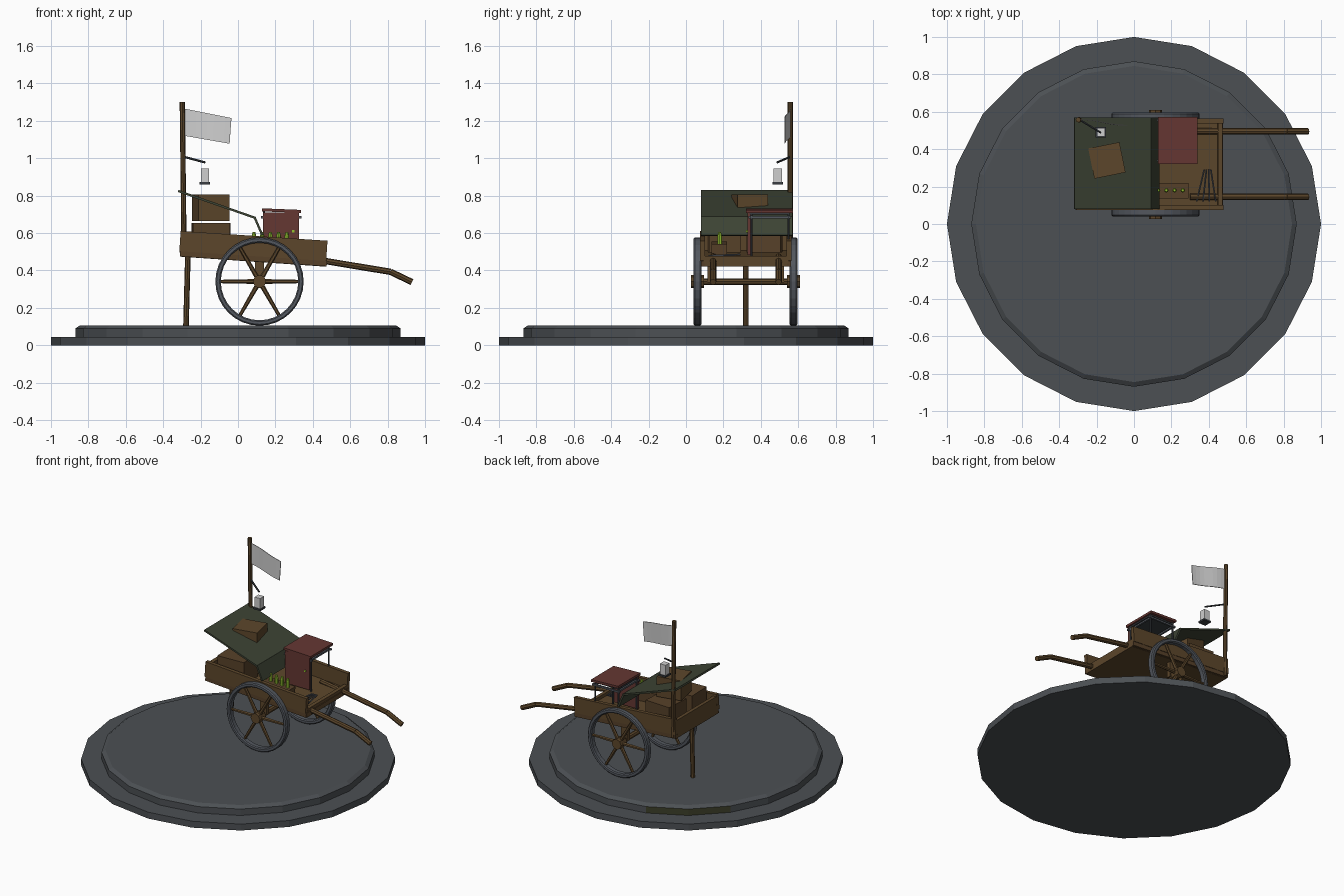
import bpy, bmesh, math
from mathutils import Vector, Matrix

if "Cube" in bpy.data.objects:
    bpy.data.objects.remove(bpy.data.objects["Cube"])


def material(name, rgb):
    m = bpy.data.materials.new(name)
    m.diffuse_color = (*rgb, 1)
    m.use_nodes = True
    m.node_tree.nodes["Principled BSDF"].inputs["Base Color"].default_value = m.diffuse_color
    return m


STONE = material("stone grey", (0.072, 0.08, 0.088))
MOSS = material("moss olive", (0.045, 0.048, 0.022))
WOOD = material("wood brown", (0.108, 0.062, 0.024))
DARKWOOD = material("crate brown", (0.095, 0.053, 0.022))
IRON = material("iron grey", (0.085, 0.095, 0.112))
DARK = material("dark metal", (0.04, 0.046, 0.053))
CANVAS = material("canvas green", (0.046, 0.056, 0.034))
RED = material("painted red", (0.13, 0.038, 0.032))
LIME = material("bottle green", (0.30, 0.55, 0.03))
PALE = material("pale cloth", (0.62, 0.62, 0.62))
MID = 0.32          # cart centre in y
TILT = math.radians(3.9)


def finish(name, bm, mat, smooth=False):
    bmesh.ops.recalc_face_normals(bm, faces=bm.faces)
    me = bpy.data.meshes.new(name)
    bm.to_mesh(me)
    bm.free()
    me.materials.append(mat)
    ob = bpy.data.objects.new(name, me)
    bpy.context.collection.objects.link(ob)
    if smooth:
        for p in me.polygons:
            p.use_smooth = len(p.vertices) == 4
    return ob


def box(name, loc, size, mat, tilt=0, turn=0):
    bm = bmesh.new()
    m = (Matrix.Translation(loc) @ Matrix.Rotation(turn, 4, 'Z')
         @ Matrix.Rotation(tilt, 4, 'Y') @ Matrix.Diagonal((*size, 1)))
    bmesh.ops.create_cube(bm, size=1, matrix=m)
    return finish(name, bm, mat)


def slab(name, a, b, y, width, thick, mat):
    """Flat board running from a to b in the xz plane."""
    dx, dz = b[0] - a[0], b[1] - a[1]
    loc = ((a[0] + b[0]) / 2, y, (a[1] + b[1]) / 2)
    return box(name, loc, (math.hypot(dx, dz), width, thick), mat, -math.atan2(dz, dx))


def tube(bm, a, b, r1, r2, sides=8):
    a, b = Vector(a), Vector(b)
    d = b - a
    m = Matrix.Translation((a + b) / 2) @ d.to_track_quat('Z', 'Y').to_matrix().to_4x4()
    bmesh.ops.create_cone(bm, cap_ends=True, segments=sides, radius1=r1,
                          radius2=r2, depth=d.length, matrix=m)


def rod(name, points, r, mat, sides=8):
    bm = bmesh.new()
    for a, b in zip(points, points[1:]):
        tube(bm, a, b, r, r, sides)
    return finish(name, bm, mat)


def disc(name, rings, sides, mat):
    """Stacked rings (radius, z), capped at both ends."""
    bm = bmesh.new()
    loops = [[bm.verts.new((r * math.cos(i * math.tau / sides), r * math.sin(i * math.tau / sides), z))
              for i in range(sides)] for r, z in rings]
    for lo, hi in zip(loops, loops[1:]):
        for i in range(sides):
            j = (i + 1) % sides
            bm.faces.new((lo[i], lo[j], hi[j], hi[i]))
    bm.faces.new(loops[0])
    bm.faces.new(loops[-1])
    return finish(name, bm, mat)


# Stepped stone base with a mossy patch on the back left edge
disc("base_plinth", [(1, 0), (1, 0.045)], 20, STONE)
step = disc("base_step", [(0.87, 0.045), (0.87, 0.09), (0.845, 0.107)], 20, STONE)
step.data.materials.append(MOSS)
for p in step.data.polygons:
    ang = math.degrees(math.atan2(p.center.y, p.center.x))
    if abs(p.normal.z) < 0.1 and 109 < ang < 143:
        p.material_index = 1

# Cart bed: floor, side boards, tail board and front sill
slab("cart_floor", (-0.31, 0.491), (0.475, 0.437), MID, 0.455, 0.034, WOOD)
for s in (-1, 1):
    slab("side_board", (-0.31, 0.557), (0.475, 0.505), MID + s * 0.231, 0.026, 0.108, WOOD)
    slab("side_rail", (-0.31, 0.49), (0.475, 0.437), MID + s * 0.231, 0.02, 0.03, DARKWOOD)
box("tail_board", (-0.297, MID, 0.545), (0.026, 0.44, 0.10), WOOD, TILT)
box("front_sill", (0.46, MID, 0.462), (0.025, 0.44, 0.03), WOOD, TILT)

# Bent pull handles
for y in (0.145, 0.495):
    rod("pull_handle", [(0.30, y, 0.475), (0.47, y, 0.45), (0.815, y, 0.393), (0.93, y, 0.338)], 0.017, WOOD)

# Prop leg and cross axle
rod("prop_leg", [(-0.278, MID, 0.105), (-0.268, MID, 0.48)], 0.015, WOOD)
rod("axle", [(0.115, 0.05, 0.34), (0.115, 0.59, 0.34)], 0.018, WOOD)
for s in (-1, 1):
    box("axle_block", (0.115, MID + s * 0.19, 0.395), (0.05, 0.03, 0.12), WOOD)


# Spoked wheels
def wheel(y):
    c = Vector((0.115, y, 0.341))
    bm = bmesh.new()
    n, prof = 32, [(0.207, -0.015), (0.214, -0.021), (0.229, -0.021), (0.236, -0.014),
                   (0.236, 0.014), (0.229, 0.021), (0.214, 0.021), (0.207, 0.015)]
    loops = []
    for i in range(n):
        t = i * math.tau / n
        loops.append([bm.verts.new(c + Vector((r * math.cos(t), w, r * math.sin(t)))) for r, w in prof])
    for i in range(n):
        a, b = loops[i], loops[(i + 1) % n]
        for k in range(8):
            bm.faces.new((a[k], a[(k + 1) % 8], b[(k + 1) % 8], b[k]))
    finish("wheel_tyre", bm, IRON)
    bm = bmesh.new()
    for i in range(6):
        t = i * math.tau / 6
        d = Vector((math.cos(t), 0, math.sin(t)))
        tube(bm, c + d * 0.02, c + d * 0.212, 0.013, 0.009, 6)
    tube(bm, c - Vector((0, 0.034, 0)), c + Vector((0, 0.034, 0)), 0.036, 0.036, 8)
    finish("wheel_spokes_and_hub", bm, WOOD)


wheel(0.061)
wheel(0.575)

# Folded canvas cover
slab("canvas_slope", (-0.32, 0.825), (0.09, 0.682), 0.325, 0.49, 0.012, CANVAS)
slab("canvas_flap", (0.088, 0.686), (0.13, 0.588), 0.325, 0.49, 0.012, CANVAS)

# Stacked crates
box("lower_crate_front", (-0.145, 0.205, 0.575), (0.20, 0.17, 0.16), DARKWOOD, 0, 0.04)
box("lower_crate_back", (-0.14, 0.42, 0.575), (0.19, 0.18, 0.16), DARKWOOD, 0, -0.06)
box("upper_crate", (-0.145, 0.34, 0.735), (0.17, 0.165, 0.14), WOOD, 0, 0.2)

# Bottles in a shallow tray
box("bottle_tray", (0.18, 0.178, 0.513), (0.22, 0.085, 0.07), DARKWOOD, TILT)
bm = bmesh.new()
for i in range(5):
    x = 0.085 + i * 0.044
    tube(bm, (x, 0.18, 0.53), (x, 0.18, 0.585), 0.012, 0.012, 8)
    tube(bm, (x, 0.18, 0.585), (x, 0.18, 0.606), 0.012, 0.007, 8)
finish("bottles", bm, LIME)

# Cabinet: red front and lid on a dark frame
box("cabinet_front", (0.23, 0.336, 0.597), (0.19, 0.016, 0.228), RED)
for x in (0.14, 0.322):
    for y in (0.35, 0.548):
        rod("cabinet_post", [(x, y, 0.46), (x, y, 0.715)], 0.006, DARK, 6)
    box("frame_rail_side", (x, 0.448, 0.685), (0.012, 0.225, 0.012), IRON)
for y in (0.34, 0.555):
    box("frame_rail_long", (0.231, y, 0.685), (0.215, 0.012, 0.012), IRON)
box("cabinet_top", (0.231, 0.446, 0.704), (0.19, 0.215, 0.01), DARK)
box("cabinet_lid", (0.233, 0.447, 0.72), (0.21, 0.25, 0.016), RED, 0.04)
box("cabinet_knob", (0.295, 0.326, 0.61), (0.012, 0.008, 0.012), LIME)

# Loose rods lying on the floor
for i in range(4):
    rod("loose_rod", [(0.335 + i * 0.034, 0.12, 0.478), (0.375 + i * 0.012, 0.29, 0.485)], 0.005, IRON, 6)

# Flag pole, arm and hanging lantern
rod("flag_pole", [(-0.288, 0.557, 0.48), (-0.298, 0.557, 1.30)], 0.014, WOOD)
rod("lantern_arm", [(-0.29, 0.557, 1.008), (-0.177, 0.488, 0.978)], 0.006, DARK, 6)
box("lantern_base", (-0.177, 0.49, 0.866), (0.056, 0.056, 0.012), DARK)
box("lantern_glass", (-0.177, 0.49, 0.908), (0.044, 0.044, 0.072), PALE)

# Gently waving flag
bm = bmesh.new()
n = 8
cols = []
for i in range(n + 1):
    t = i / n
    x, y = -0.285 + 0.25 * t, 0.56 - 0.03 * t + 0.004 * math.sin(t * 6.28)
    cols.append([bm.verts.new((x, y, 1.265 - 0.05 * t)),
                 bm.verts.new((x - 0.01 * t, y, 1.12 - 0.042 * t))])
for a, b in zip(cols, cols[1:]):
    bm.faces.new((a[0], b[0], b[1], a[1]))
flag = finish("flag", bm, PALE)
flag.modifiers.new("thickness", 'SOLIDIFY').thickness = 0.004
